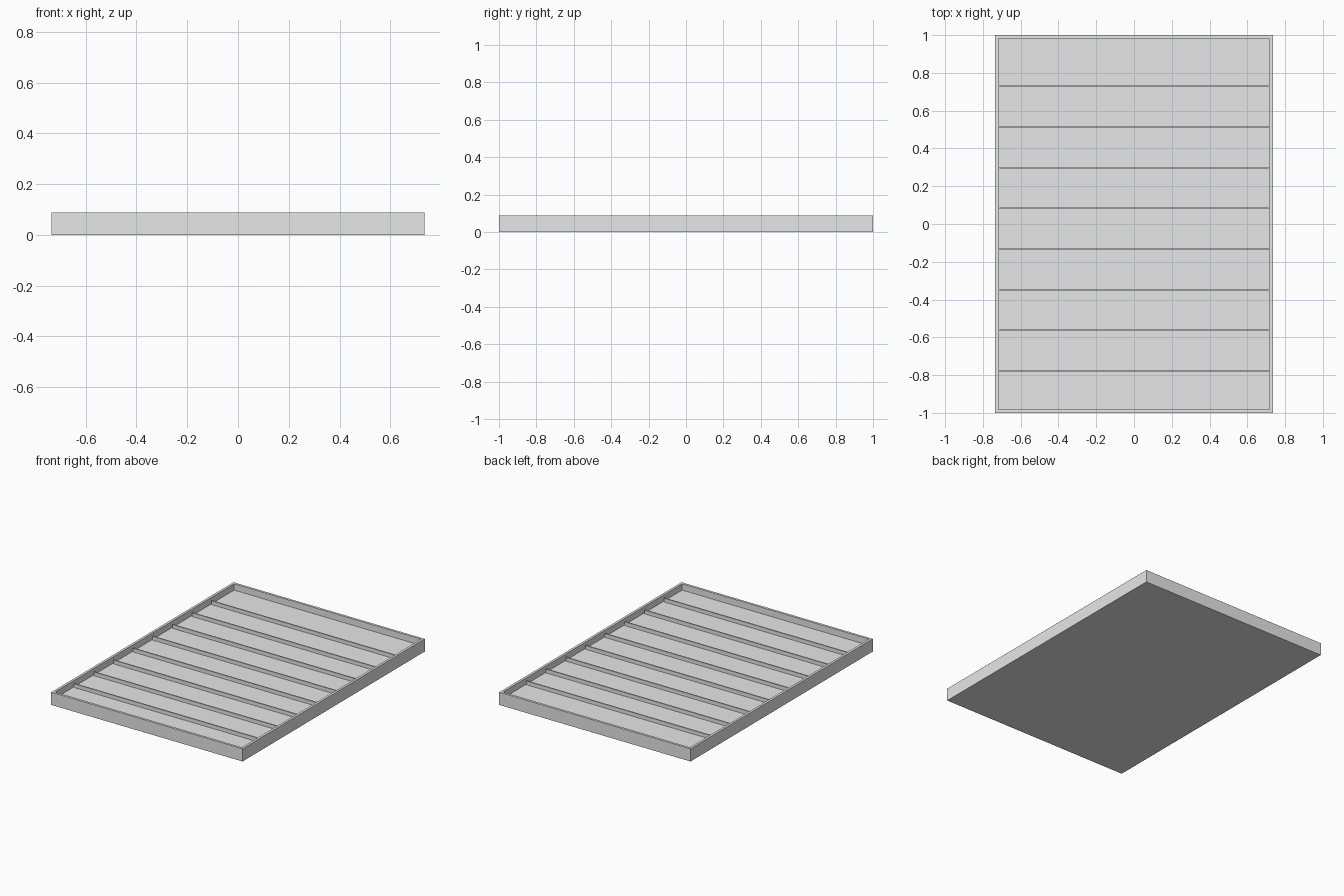
import bpy
import bmesh

cube = bpy.data.objects.get("Cube")
if cube:
    bpy.data.objects.remove(cube, do_unlink=True)

HALF_X, HALF_Y, HEIGHT = 0.735, 1.0, 0.088
WALL, FLOOR_Z = 0.024, 0.044
RIB_TOP, RIB_THICK = 0.07, 0.009

grey = bpy.data.materials.new("plain_grey")
grey.use_nodes = True
grey.diffuse_color = (0.8, 0.8, 0.8, 1)
grey.node_tree.nodes["Principled BSDF"].inputs["Base Color"].default_value = (0.8, 0.8, 0.8, 1)


def box(bm, low, high):
    """Add a box spanning two opposite corners."""
    verts = bmesh.ops.create_cube(bm, size=1)["verts"]
    for v in verts:
        for i in range(3):
            v.co[i] = high[i] if v.co[i] > 0 else low[i]


def finish(bm, name):
    mesh = bpy.data.meshes.new(name)
    bm.to_mesh(mesh)
    bm.free()
    mesh.materials.append(grey)
    obj = bpy.data.objects.new(name, mesh)
    bpy.context.collection.objects.link(obj)
    return obj


# Shallow tray: inset the top face for the rim, then sink it to the floor
bm = bmesh.new()
box(bm, (-HALF_X, -HALF_Y, 0), (HALF_X, HALF_Y, HEIGHT))
bm.normal_update()
top = max(bm.faces, key=lambda f: f.normal.z)
bmesh.ops.inset_region(bm, faces=[top], thickness=WALL)
sunk = bmesh.ops.extrude_discrete_faces(bm, faces=[top])["faces"][0]
for v in sunk.verts:
    v.co.z = FLOOR_Z
bmesh.ops.recalc_face_normals(bm, faces=bm.faces)
finish(bm, "tray")

# Thin cross ribs, evenly spaced along the floor
for i in range(8):
    y = -0.778 + i * 0.2153
    bm = bmesh.new()
    box(bm, (WALL - HALF_X, y - RIB_THICK / 2, FLOOR_Z - 0.01),
        (HALF_X - WALL, y + RIB_THICK / 2, RIB_TOP))
    finish(bm, f"cross_rib_{i + 1}")
